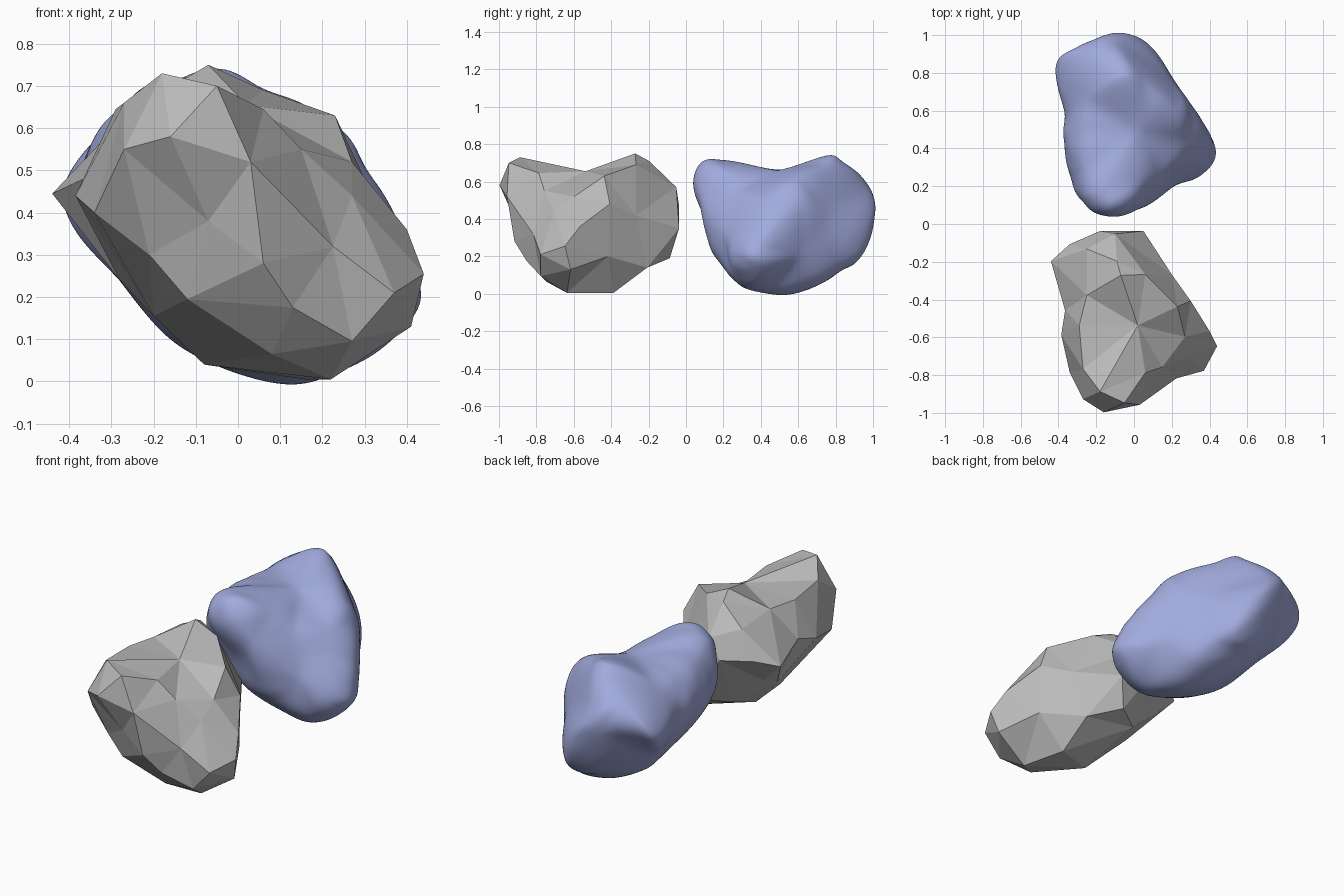
import bpy, bmesh
from mathutils import Vector

if "Cube" in bpy.data.objects:
    bpy.data.objects.remove(bpy.data.objects["Cube"])

CENTRE = Vector((0, 0, 0.37))

# Main corners of the boulder (x, y, z), in its own frame
CORNERS = [
    # back and summit
    (-.44, .32, .445), (-.34, .41, .48), (-.25, .385, .625), (-.18, .48, .47),
    (-.10, .465, .57), (-.09, .32, .71), (.05, .48, .35), (-.07, .245, .75),
    (.06, .25, .69), (-.25, .14, .645), (.23, .08, .63), (.30, .11, .48),
    (.02, -.02, .655), (-.29, -.02, .645), (-.365, .06, .48),
    # front peak and front face
    (-.385, -.07, .44), (-.27, -.25, .66), (-.18, -.37, .73), (-.05, -.43, .70),
    (.06, -.27, .645), (-.16, -.48, .58), (-.27, -.41, .55), (.03, -.44, .52),
    (-.07, -.39, .38), (-.34, -.27, .40), (-.21, -.32, .30), (.06, -.40, .28),
    (-.12, -.32, .195), (.15, -.24, .55), (.27, -.19, .44), (.27, -.08, .52),
    (.225, -.30, .32),
    # right-hand nose
    (.40, -.05, .36), (.44, -.13, .255), (.37, -.26, .21), (.13, -.335, .175),
    (.27, -.26, .095), (.41, -.10, .13),
    # underside and lower back
    (.22, -.12, .005), (.08, -.23, .065), (-.08, .02, .04), (.16, .13, .005),
    (-.28, .12, .24), (-.20, -.02, .155), (-.31, .28, .32), (0, .43, .19),
    (-.15, .33, .175), (.20, .25, .42), (.15, .31, .14), (.30, .10, .20),
]


def material(name, rgb):
    m = bpy.data.materials.new(name)
    m.diffuse_color = (*rgb, 1)
    m.use_nodes = True
    m.node_tree.nodes["Principled BSDF"].inputs["Base Color"].default_value = m.diffuse_color
    return m


def boulder(name, y, mat):
    """Skin the corners: hull their directions, then move them out to size."""
    bm = bmesh.new()
    target = {}
    for c in CORNERS:
        p = Vector(c)
        v = bm.verts.new((p - CENTRE).normalized())
        target[v] = p
    bmesh.ops.convex_hull(bm, input=list(bm.verts))
    for v, p in target.items():
        v.co = p
    bmesh.ops.recalc_face_normals(bm, faces=list(bm.faces))
    me = bpy.data.meshes.new(name)
    bm.to_mesh(me)
    bm.free()
    me.materials.append(mat)
    ob = bpy.data.objects.new(name, me)
    ob.location.y = y
    bpy.context.collection.objects.link(ob)
    return ob


# Faceted boulder in front
boulder("faceted_boulder", -0.517, material("stone grey", (.49, .49, .49)))

# Smooth boulder behind: same shape, subdivided
smooth = boulder("smooth_boulder", 0.512, material("soft blue", (.36, .41, .73)))
sub = smooth.modifiers.new("Subdivision", 'SUBSURF')
sub.levels = sub.render_levels = 4
for poly in smooth.data.polygons:
    poly.use_smooth = True

# Push the cage out so the smoothed surface nearly passes through the corners
goal = [v.co.copy() for v in smooth.data.vertices]
for _ in range(2):
    bpy.context.view_layer.update()
    ev = smooth.evaluated_get(bpy.context.evaluated_depsgraph_get())
    now = [ev.data.vertices[i].co.copy() for i in range(len(goal))]
    for v, g, n in zip(smooth.data.vertices, goal, now):
        v.co += (g - n) * 0.55
    smooth.data.update()
    smooth.update_tag()
bpy.context.view_layer.update()
